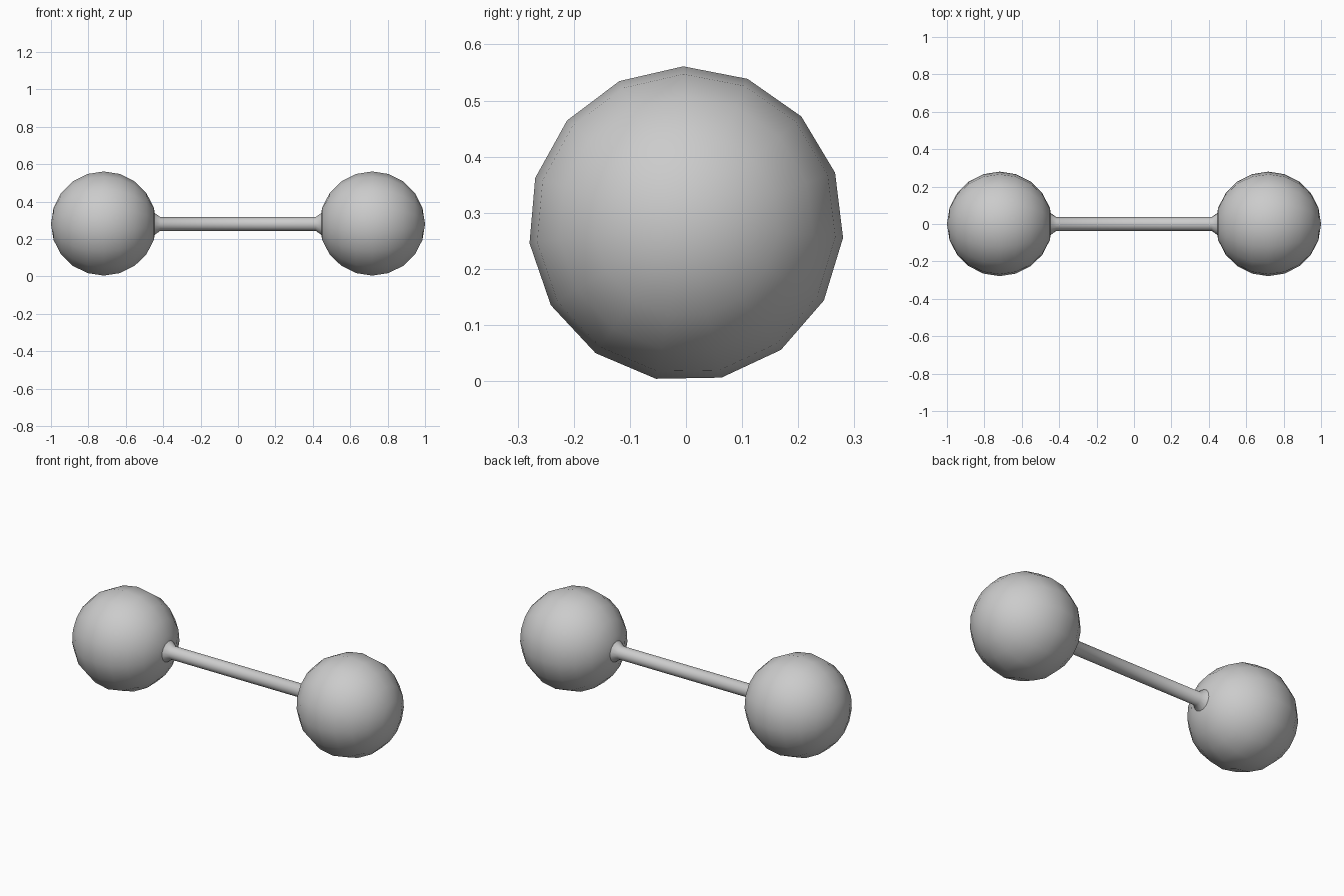
import bpy, bmesh, math

if "Cube" in bpy.data.objects:
    bpy.data.objects.remove(bpy.data.objects["Cube"])

SEGS = 15
CENTRE_Z = 0.28
START = math.radians(91)


def lathe_x(name, profile):
    """Revolve (x, radius) points around the horizontal axis; radius 0 is a pole."""
    bm = bmesh.new()
    rings = []
    for x, r in profile:
        count = 1 if r < 1e-5 else SEGS
        ring = []
        for i in range(count):
            a = START + 2 * math.pi * i / SEGS
            ring.append(bm.verts.new((x, r * math.cos(a), CENTRE_Z + r * math.sin(a))))
        rings.append(ring)
    for a, b in zip(rings, rings[1:]):
        for i in range(SEGS):
            j = (i + 1) % SEGS
            quad = [a[i % len(a)], a[j % len(a)], b[j % len(b)], b[i % len(b)]]
            bm.faces.new(list(dict.fromkeys(quad)))
    for ring in (rings[0], rings[-1]):
        if len(ring) > 1:
            bm.faces.new(ring)
    bmesh.ops.recalc_face_normals(bm, faces=bm.faces[:])
    mesh = bpy.data.meshes.new(name)
    bm.to_mesh(mesh)
    bm.free()
    obj = bpy.data.objects.new(name, mesh)
    bpy.context.collection.objects.link(obj)
    bpy.ops.object.select_all(action='DESELECT')
    obj.select_set(True)
    bpy.context.view_layer.objects.active = obj
    bpy.ops.object.shade_smooth_by_angle(angle=math.radians(40))
    return obj


# Ball weights, with a pole at each end
for side, label in ((-1, "left"), (1, "right")):
    arc = [math.pi * k / 10 for k in range(11)]
    lathe_x(label + "_weight",
            [(side * 0.718 - 0.282 * math.cos(t), 0.281 * math.sin(t)) for t in arc])

# Handle bar flaring out where it meets the weights
half = [(0.46, 0.07), (0.443, 0.057), (0.415, 0.037)]
lathe_x("handle_bar", [(-x, r) for x, r in half] + half[::-1])
